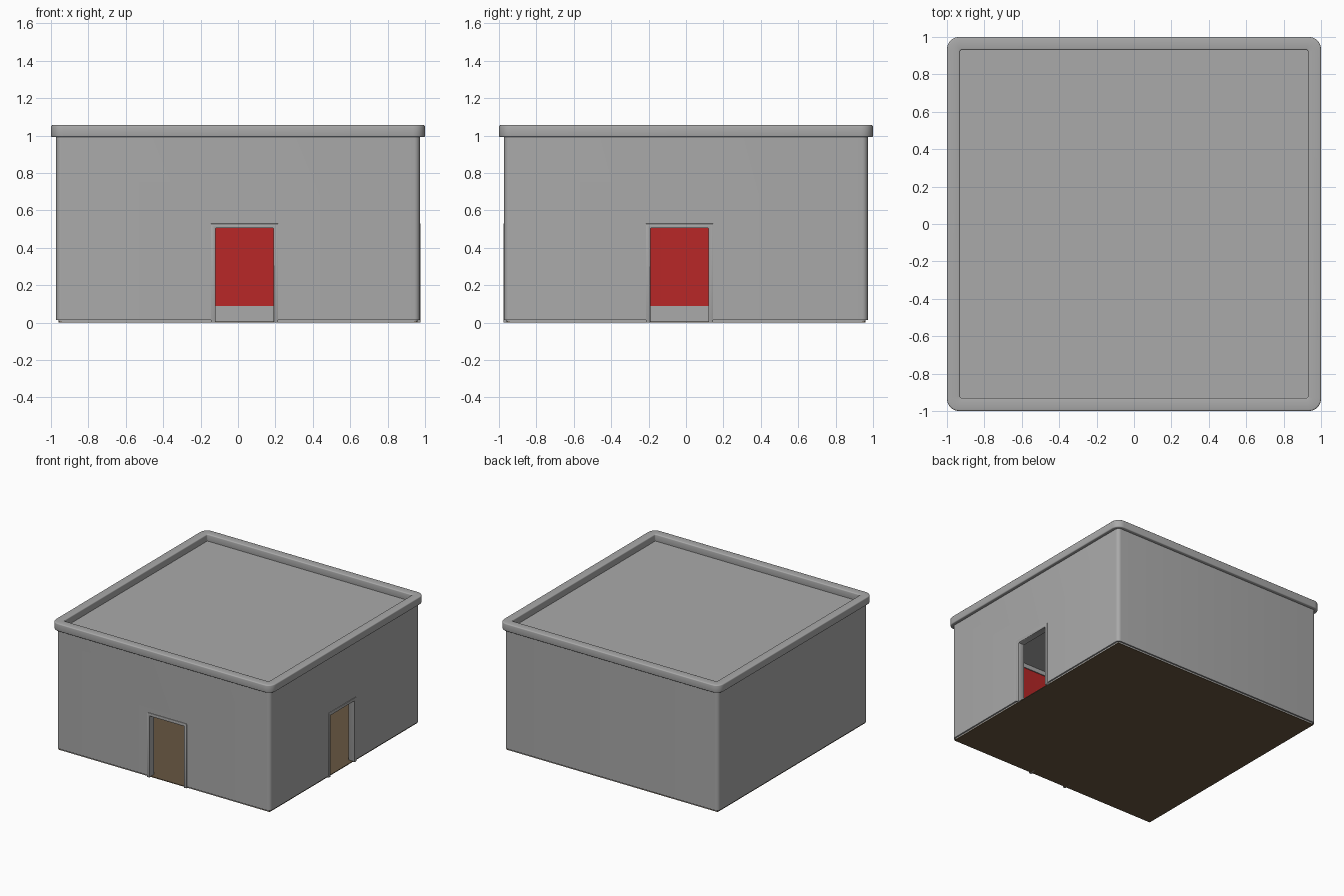
import bpy, bmesh, math

old = bpy.data.objects.get("Cube")
if old:
    bpy.data.objects.remove(old, do_unlink=True)


def material(name, rgb):
    m = bpy.data.materials.new(name)
    m.use_nodes = True
    m.diffuse_color = (*rgb, 1)
    m.node_tree.nodes["Principled BSDF"].inputs["Base Color"].default_value = (*rgb, 1)
    return m


GREY = material("plaster_grey", (0.4, 0.4, 0.4))
RED = material("interior_red", (0.48, 0.02, 0.02))
BROWN = material("floor_brown", (0.136, 0.094, 0.053))

WALL, INNER = 0.972, 0.93      # half widths of the wall's outer and inner faces
CEILING, ROOF = 0.9, 1.0


def make_object(name, bm, mats):
    bmesh.ops.recalc_face_normals(bm, faces=bm.faces)
    mesh = bpy.data.meshes.new(name)
    bm.to_mesh(mesh)
    bm.free()
    for m in mats:
        mesh.materials.append(m)
    ob = bpy.data.objects.new(name, mesh)
    bpy.context.collection.objects.link(ob)
    return ob


def box(name, xs, ys, zs, mats=(GREY,)):
    bm = bmesh.new()
    bmesh.ops.create_cube(bm, size=1)
    for v in bm.verts:
        v.co = [s[0] if c < 0 else s[1] for c, s in zip(v.co, (xs, ys, zs))]
    return make_object(name, bm, mats)


def rounded_square(half, radius, steps=6):
    pts = []
    for q in range(4):
        mid = math.radians(45 + 90 * q)
        cx = math.copysign(half - radius, math.cos(mid))
        cy = math.copysign(half - radius, math.sin(mid))
        for i in range(steps + 1):
            a = math.radians(90 * (q + i / steps))
            pts.append((cx + radius * math.cos(a), cy + radius * math.sin(a)))
    return pts


def ring(name, outer, r_out, inner, r_in, z0, z1, mats=(GREY,)):
    """Square tube with rounded corners; inner faces take the last material."""
    bm = bmesh.new()
    loops = [[bm.verts.new((x, y, z)) for x, y in rounded_square(h, r)]
             for h, r, z in ((outer, r_out, z0), (outer, r_out, z1),
                             (inner, r_in, z1), (inner, r_in, z0))]
    n = len(loops[0])
    for k in range(4):
        a, b = loops[k], loops[(k + 1) % 4]
        for i in range(n):
            j = (i + 1) % n
            f = bm.faces.new((a[i], a[j], b[j], b[i]))
            f.material_index = len(mats) - 1 if k == 2 else 0
    return make_object(name, bm, mats)


def bake(ob):
    """Apply all modifiers of an object."""
    bpy.context.view_layer.update()
    dg = bpy.context.evaluated_depsgraph_get()
    mesh = bpy.data.meshes.new_from_object(ob.evaluated_get(dg))
    ob.modifiers.clear()
    ob.data = mesh


def cut(ob, cutter):
    mod = ob.modifiers.new("cut", "BOOLEAN")
    mod.operation, mod.solver, mod.object = "DIFFERENCE", "EXACT", cutter
    bake(ob)


def bevel(ob, width, segments):
    mod = ob.modifiers.new("bevel", "BEVEL")
    mod.width, mod.segments = width, segments
    mod.limit_method, mod.angle_limit = "ANGLE", math.radians(50)
    bake(ob)


def smooth(ob):
    bpy.ops.object.select_all(action="DESELECT")
    ob.select_set(True)
    bpy.context.view_layer.objects.active = ob
    bpy.ops.object.shade_smooth_by_angle(angle=math.radians(35))


def door_box(name, side, grow, depth, zs):
    """Box round a doorway, on the front or on the +x side."""
    along = (-0.12 - grow, 0.19 + grow)
    if side == "front":
        return box(name, along, (-depth[1], -depth[0]), zs)
    return box(name, depth, (-along[1], -along[0]), zs)


# Shell of the building
walls = ring("walls", WALL, 0.03, INNER, 0.004, 0.014, ROOF, (GREY, RED))
plinth = ring("plinth", 0.96, 0.02, INNER, 0.004, 0.004, 0.014)
skirting = ring("skirting", INNER + 0.01, 0.004, INNER - 0.008, 0.004, 0.004, 0.09)
crown = ring("ceiling_trim", INNER + 0.01, 0.004, INNER - 0.008, 0.004, CEILING - 0.035, CEILING + 0.01)
floor = box("floor", (-0.96, 0.96), (-0.96, 0.96), (0, 0.006), (BROWN,))
roof = box("roof", (-0.94, 0.94), (-0.94, 0.94), (CEILING, ROOF))

# Raised rim round the roof
rim = ring("roof_rim", 1.0, 0.065, INNER, 0.01, 0.992, 1.056)
bevel(rim, 0.008, 3)

# Doorways with their frames
for side in ("front", "left"):
    hole = door_box("door_hole", side, 0.01, (0.8, 1.1), (-0.1, 0.515))
    for part in (walls, plinth, skirting):
        cut(part, hole)
    opening = door_box("door_opening", side, 0, (0.8, 1.1), (-0.1, 0.505))
    frame = door_box(side + "_door_frame", side, 0.025, (0.918, 0.977), (0, 0.53))
    cut(frame, opening)
    bevel(frame, 0.004, 2)
    smooth(frame)
    for helper in (hole, opening):
        bpy.data.objects.remove(helper, do_unlink=True)

for part in (walls, plinth, rim):
    smooth(part)
